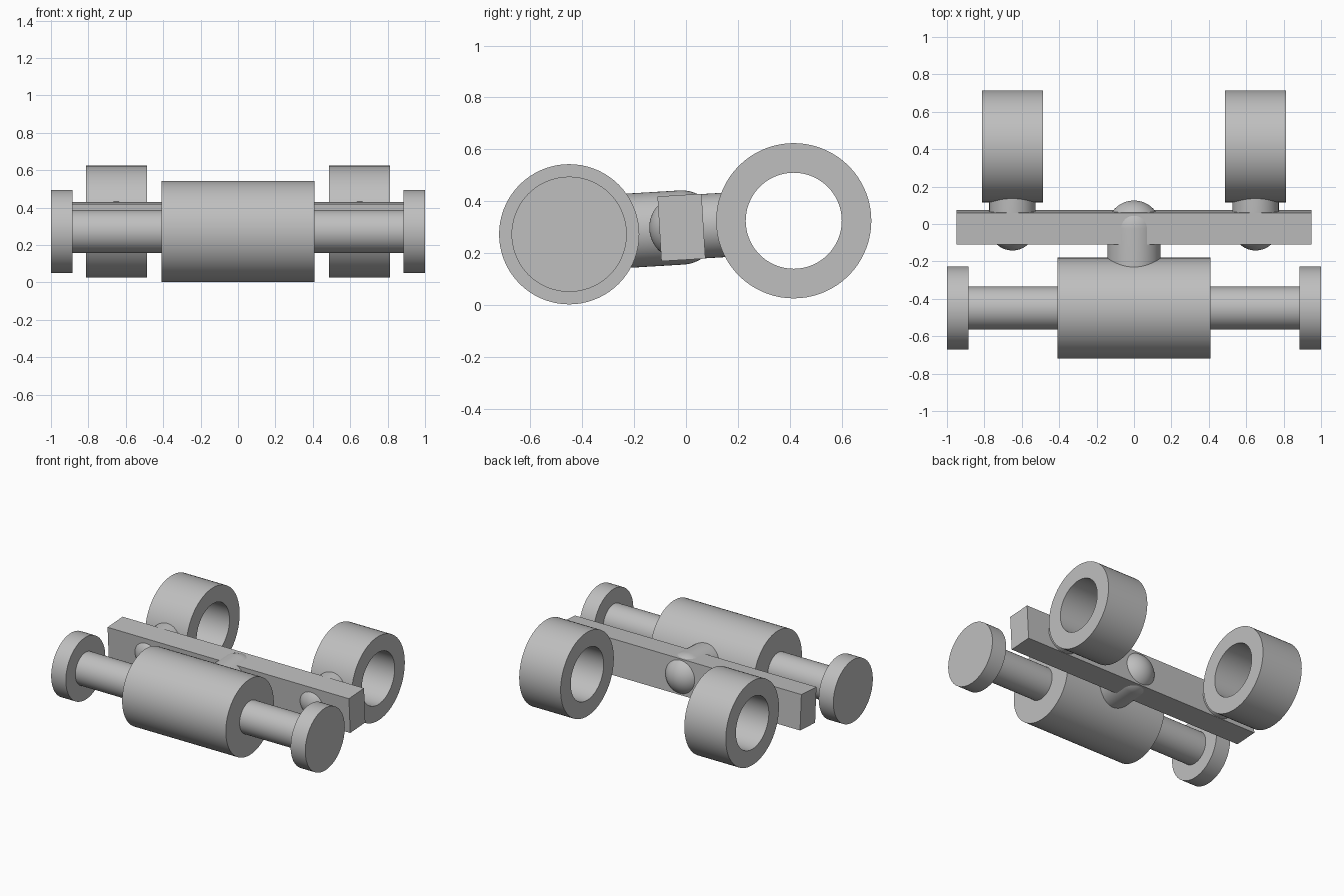
import bpy, bmesh, math
from mathutils import Matrix, Vector

cube = bpy.data.objects.get("Cube")
if cube:
    bpy.data.objects.remove(cube)

grey = bpy.data.materials.new("plain grey")
grey.use_nodes = True
tone = (0.52, 0.52, 0.52, 1)
grey.diffuse_color = tone
grey.node_tree.nodes["Principled BSDF"].inputs["Base Color"].default_value = tone

SPINDLE = Vector((0, -0.45, 0.273))
RING = Vector((0, 0.415, 0.325))
BAR = (SPINDLE + RING) / 2
TILT = math.atan2(RING.z - SPINDLE.z, RING.y - SPINDLE.y)
parts = []


def finish(name, bm, matrix):
    bmesh.ops.recalc_face_normals(bm, faces=bm.faces)
    mesh = bpy.data.meshes.new(name)
    bm.to_mesh(mesh)
    bm.free()
    mesh.materials.append(grey)
    obj = bpy.data.objects.new(name, mesh)
    obj.matrix_world = matrix
    bpy.context.collection.objects.link(obj)
    parts.append(obj)


def lathe(name, profile, origin, direction, closed=False):
    """Turn a (radius, distance) profile around an axis."""
    bm = bmesh.new()
    verts = [bm.verts.new((r, 0, h)) for r, h in profile]
    edges = [bm.edges.new(pair) for pair in zip(verts, verts[1:])]
    if closed:
        edges.append(bm.edges.new((verts[-1], verts[0])))
    bmesh.ops.spin(bm, geom=verts + edges, cent=(0, 0, 0), axis=(0, 0, 1),
                   angle=math.tau, steps=72, use_merge=True)
    bmesh.ops.remove_doubles(bm, verts=bm.verts, dist=0.0001)
    turn = direction.to_track_quat('Z', 'Y').to_matrix().to_4x4()
    finish(name, bm, Matrix.Translation(origin) @ turn)


def rod(name, radius, x0, x1):
    profile = [(0, x0), (radius, x0), (radius, x1), (0, x1)]
    lathe(name, profile, SPINDLE, Vector((1, 0, 0)))


def domed_pin(name, radius, length, x, direction):
    """Round pin with a flat end and a hemispherical head at the bar centre."""
    steps = 16
    angles = [math.pi / 2 * i / steps for i in range(steps + 1)]
    head = [(radius * math.sin(a), -radius * math.cos(a)) for a in angles]
    head[0] = (0, -radius)
    lathe(name, head + [(radius, length), (0, length)],
          BAR + Vector((x, 0, 0)), direction)


# Front spindle
rod("barrel", 0.27, -0.408, 0.408)
for side, s in (("left", 1), ("right", -1)):
    rod(side + "_shaft", 0.115, s * 0.40, s * 0.89)
    rod(side + "_end_disc", 0.222, s * 0.885, s)

# Tilted crossbar
bm = bmesh.new()
bmesh.ops.create_cube(bm, size=1)
bmesh.ops.scale(bm, verts=bm.verts, vec=(1.9, 0.17, 0.25))
finish("crossbar", bm, Matrix.Translation(BAR) @ Matrix.Rotation(TILT, 4, 'X'))

# Pins and rear rings
back = (RING - SPINDLE).normalized()
domed_pin("centre_pin", 0.143, 0.28, 0, -back)
for side, s in (("left", 1), ("right", -1)):
    x = s * 0.65
    domed_pin(side + "_ring_pin", 0.124, 0.195, x, back)
    section = [(0.185, -0.163), (0.299, -0.163), (0.299, 0.163), (0.185, 0.163)]
    lathe(side + "_ring", section, RING + Vector((x, 0, 0)),
          Vector((1, 0, 0)), closed=True)

# Smooth curved surfaces, keep rims sharp
bpy.ops.object.select_all(action='DESELECT')
for obj in parts:
    obj.select_set(True)
bpy.context.view_layer.objects.active = parts[0]
bpy.ops.object.shade_smooth_by_angle(angle=math.radians(30))
